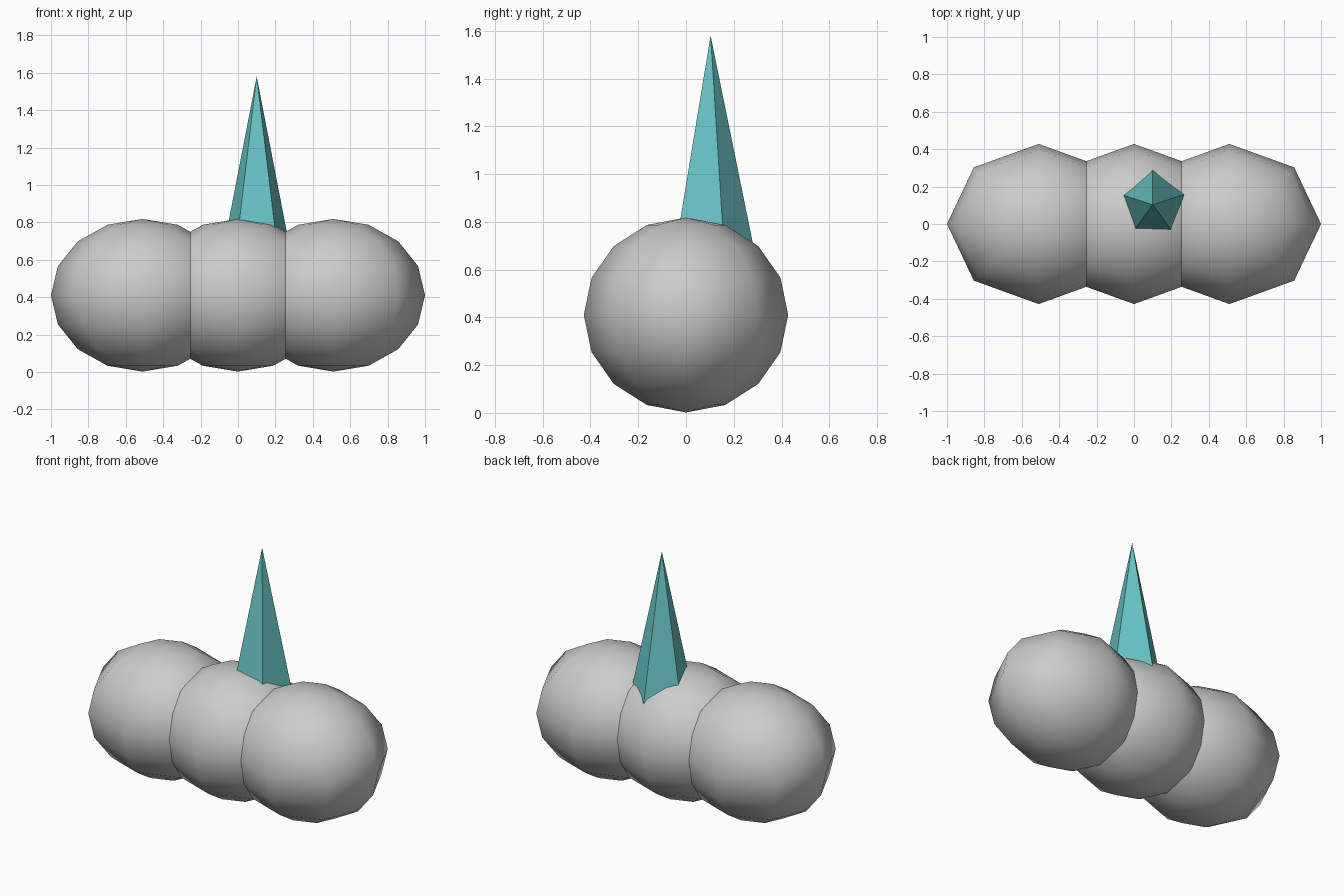
import bpy

if "Cube" in bpy.data.objects:
    bpy.data.objects.remove(bpy.data.objects["Cube"])

# Body: three overlapping low-poly, smooth-shaded spheres
def body_ball(name, x):
    bpy.ops.mesh.primitive_uv_sphere_add(segments=8, ring_count=8, radius=1,
                                         location=(x, 0, 0.41))
    ball = bpy.context.object
    ball.name = name
    ball.scale = (0.49, 0.428, 0.408)
    bpy.ops.object.shade_smooth()

for name, x in (("left_ball", -0.51), ("middle_ball", 0.0), ("right_ball", 0.51)):
    body_ball(name, x)

# Spike: five-sided cone sunk into the middle ball, one corner towards +y
tip_z, base_z = 1.58, 0.5
depth = tip_z - base_z
bpy.ops.mesh.primitive_cone_add(vertices=5, radius1=0.2035 * depth, radius2=0,
                                depth=depth,
                                location=(0.1, 0.103, (tip_z + base_z) / 2))
spike = bpy.context.object
spike.name = "spike"

# Make sure a corner of the spike points to +y
base = [v.co for v in spike.data.vertices if v.co.z < 0]
if max(c.y for c in base) < 0.2035 * depth * 0.99:
    spike.rotation_euler.z = 3.14159265

teal = bpy.data.materials.new("teal")
teal.diffuse_color = (0.14, 0.55, 0.56, 1)
teal.use_nodes = True
teal.node_tree.nodes["Principled BSDF"].inputs["Base Color"].default_value = teal.diffuse_color
spike.data.materials.append(teal)
